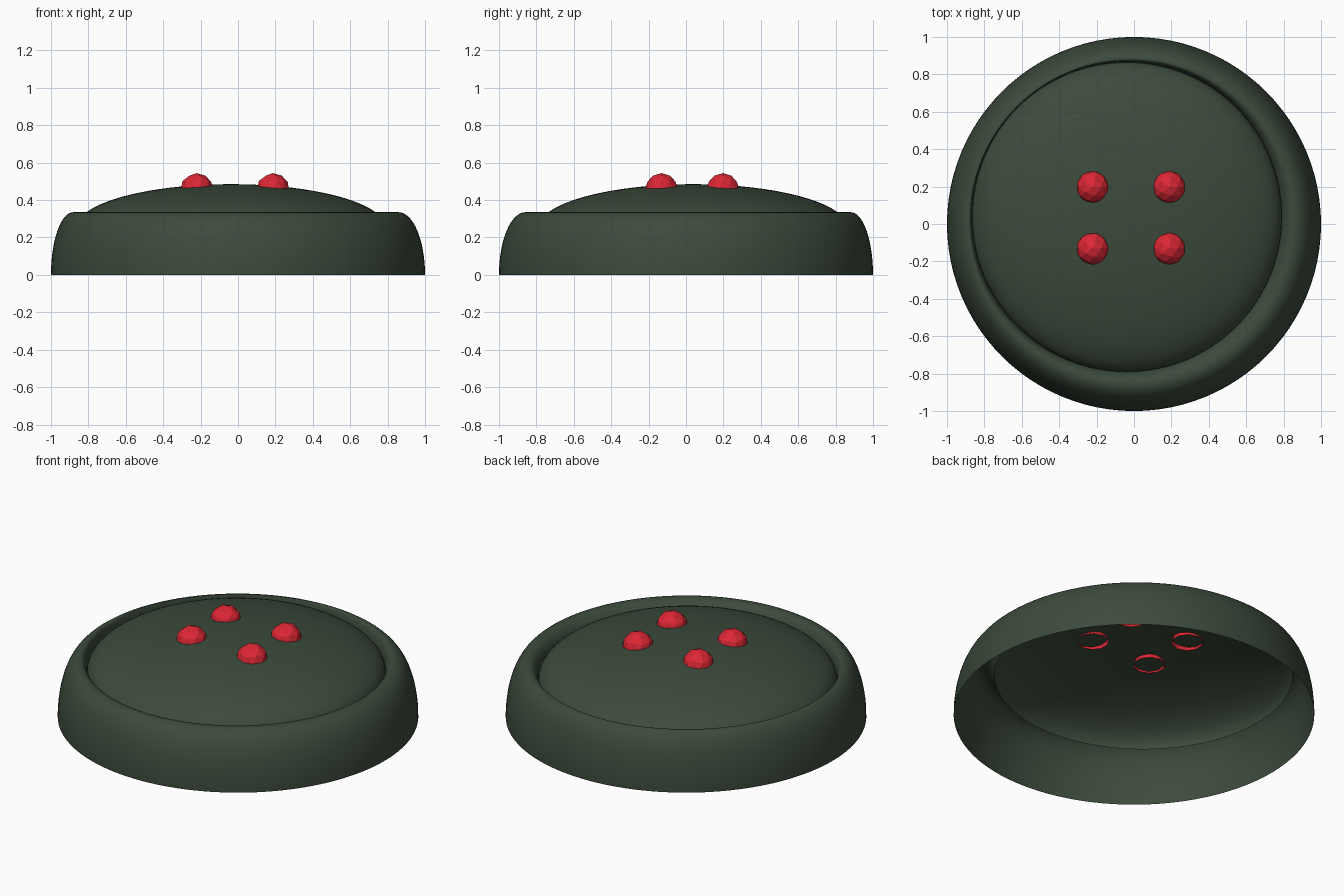
import bpy, bmesh
from math import sin, cos, pi, radians
from mathutils import Matrix

if "Cube" in bpy.data.objects:
    bpy.data.objects.remove(bpy.data.objects["Cube"])

SEG = 96
OFF = (-0.0375, 0.0375)          # the dome sits slightly off centre
DOME_R, DOME_Z, DOME_H = 0.8275, 0.252, 0.233
CREST_R, CREST_Z, CREST_SHIFT = 0.87, 0.335, 0.3


def material(name, rgb):
    m = bpy.data.materials.new(name)
    m.diffuse_color = (*rgb, 1)
    m.use_nodes = True
    m.node_tree.nodes["Principled BSDF"].inputs["Base Color"].default_value = m.diffuse_color
    return m


def finish(bm, name, mat, smooth):
    bmesh.ops.recalc_face_normals(bm, faces=bm.faces)
    top = max(bm.faces, key=lambda f: f.calc_center_median().z)
    if top.normal.z < 0:
        bmesh.ops.reverse_faces(bm, faces=bm.faces)
    me = bpy.data.meshes.new(name)
    bm.to_mesh(me)
    bm.free()
    for p in me.polygons:
        p.use_smooth = smooth
    me.materials.append(mat)
    ob = bpy.data.objects.new(name, me)
    bpy.context.collection.objects.link(ob)
    return ob


def loft(name, rings, mat, cap=None):
    """Skin circles given as (radius, z, shift along OFF); cap is an optional pole height."""
    bm = bmesh.new()
    loops = []
    for r, z, s in rings:
        loops.append([bm.verts.new((r * cos(2 * pi * i / SEG) + s * OFF[0],
                                    r * sin(2 * pi * i / SEG) + s * OFF[1], z))
                      for i in range(SEG)])
    for a, b in zip(loops, loops[1:]):
        for i in range(SEG):
            j = (i + 1) % SEG
            bm.faces.new((a[i], a[j], b[j], b[i]))
    if cap is not None:
        pole = bm.verts.new((*OFF, cap))
        for i in range(SEG):
            bm.faces.new((loops[-1][i], loops[-1][(i + 1) % SEG], pole))
    return finish(bm, name, mat, True)


green = material("dark_green", (0.045, 0.069, 0.045))
red = material("red", (0.72, 0.02, 0.035))

# Rim: rounded outer wall up to the crest, then down into the groove at the dome edge
outer, inner = [], []
for k in range(17):
    t = k / 16 * pi / 2
    w = 1 - cos(t)
    outer.append((1 - (1 - CREST_R) * w, CREST_Z * sin(t), CREST_SHIFT * w))
for k in range(1, 11):
    t = k / 10 * pi / 2
    inner.append((CREST_R + (DOME_R - CREST_R) * sin(t),
                  DOME_Z + (CREST_Z - DOME_Z) * cos(t),
                  CREST_SHIFT + (1 - CREST_SHIFT) * sin(t)))
loft("rim", outer + inner, green)

# Dome: shallow half ellipsoid, open underneath
dome = [(DOME_R * cos(k / 20 * pi / 2), DOME_Z + DOME_H * sin(k / 20 * pi / 2), 1)
        for k in range(20)]
loft("dome", dome, green, cap=DOME_Z + DOME_H)

# Studs: faceted half balls, open underneath
for n, (x, y) in enumerate([(x, y) for x in (-0.221, 0.187) for y in (-0.131, 0.197)], 1):
    bm = bmesh.new()
    bmesh.ops.create_icosphere(bm, subdivisions=2, radius=0.089)
    low = [v for v in bm.verts if v.co.z < -0.005]
    bmesh.ops.delete(bm, geom=low, context='VERTS')
    bmesh.ops.transform(bm, matrix=Matrix.Translation((x, y, 0.455)), verts=bm.verts)
    finish(bm, f"stud_{n}", red, False)
